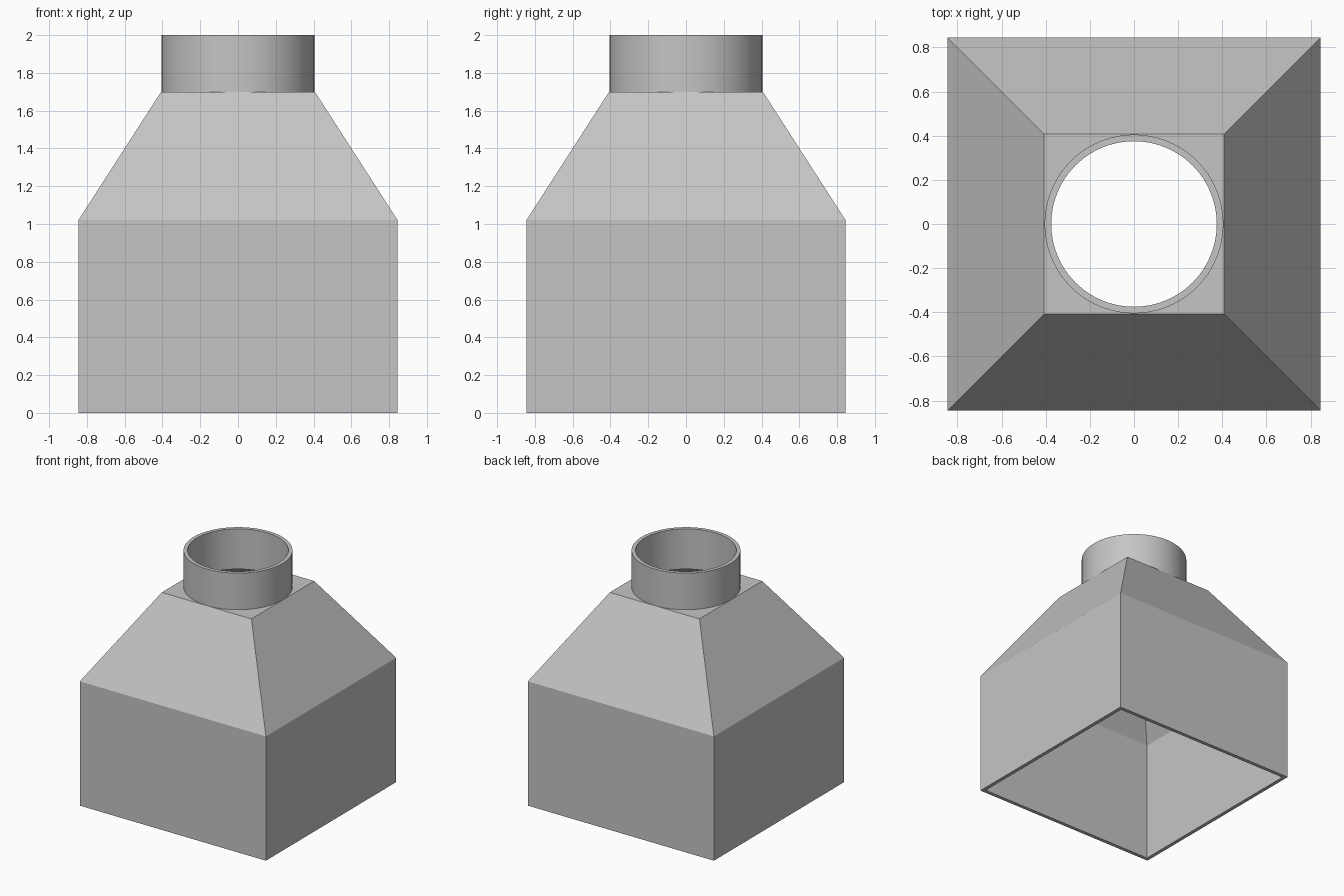
import bpy
import bmesh
import math

cube = bpy.data.objects.get("Cube")
if cube:
    bpy.data.objects.remove(cube, do_unlink=True)

WALL = 0.03
HALF, NECK = 0.845, 0.407        # half widths of box and neck
SHOULDER, PLATE, TOP = 1.02, 1.70, 2.0
RADIUS = 0.405                   # outer radius of the collar
SEGMENTS = 96

grey = bpy.data.materials.new("light grey")
grey.use_nodes = True
colour = (0.56, 0.56, 0.56, 1)
grey.diffuse_color = colour
grey.node_tree.nodes["Principled BSDF"].inputs["Base Color"].default_value = colour


def ring(bm, radius, z, sides, turn=0.0):
    return [bm.verts.new((radius * math.cos(turn + math.tau * i / sides),
                          radius * math.sin(turn + math.tau * i / sides), z))
            for i in range(sides)]


def square(bm, half, z):
    return ring(bm, half * math.sqrt(2), z, 4, math.pi / 4)


def skin(bm, rings):
    """Join successive rings with quads."""
    for a, b in zip(rings, rings[1:]):
        n = len(a)
        for i in range(n):
            j = (i + 1) % n
            bm.faces.new((a[i], a[j], b[j], b[i]))


def loop_edges(bm, verts):
    found = []
    for a, b in zip(verts, verts[1:] + verts[:1]):
        found.append(bm.edges.get((a, b)) or bm.edges.new((a, b)))
    return found


def finish(bm, name):
    bmesh.ops.recalc_face_normals(bm, faces=bm.faces[:])
    mesh = bpy.data.meshes.new(name)
    bm.to_mesh(mesh)
    bm.free()
    mesh.materials.append(grey)
    obj = bpy.data.objects.new(name, mesh)
    bpy.context.collection.objects.link(obj)
    return obj


# Hood: thin square walls, sloped shoulders and a pierced top plate
bm = bmesh.new()
rings = [square(bm, h, z) for h, z in (
    (NECK, PLATE), (HALF, SHOULDER), (HALF, 0),
    (HALF - WALL, 0), (HALF - WALL, SHOULDER - WALL / 2), (NECK - WALL / 2, PLATE - WALL))]
skin(bm, rings)
hole_radius = RADIUS - WALL
upper = ring(bm, hole_radius, PLATE, SEGMENTS)
lower = ring(bm, hole_radius, PLATE - WALL, SEGMENTS)
skin(bm, [upper, lower])
for outside, hole in ((rings[0], upper), (rings[-1], lower)):
    bmesh.ops.triangle_fill(bm, use_beauty=True, use_dissolve=False,
                            edges=loop_edges(bm, outside) + loop_edges(bm, hole))
finish(bm, "hood")

# Collar: round pipe stub standing on the plate
bm = bmesh.new()
skin(bm, [ring(bm, r, z, SEGMENTS) for r, z in (
    (hole_radius, PLATE), (hole_radius, TOP), (RADIUS, TOP), (RADIUS, PLATE))])
collar = finish(bm, "collar")
bpy.ops.object.select_all(action="DESELECT")
collar.select_set(True)
bpy.context.view_layer.objects.active = collar
bpy.ops.object.shade_smooth_by_angle(angle=math.radians(30))
